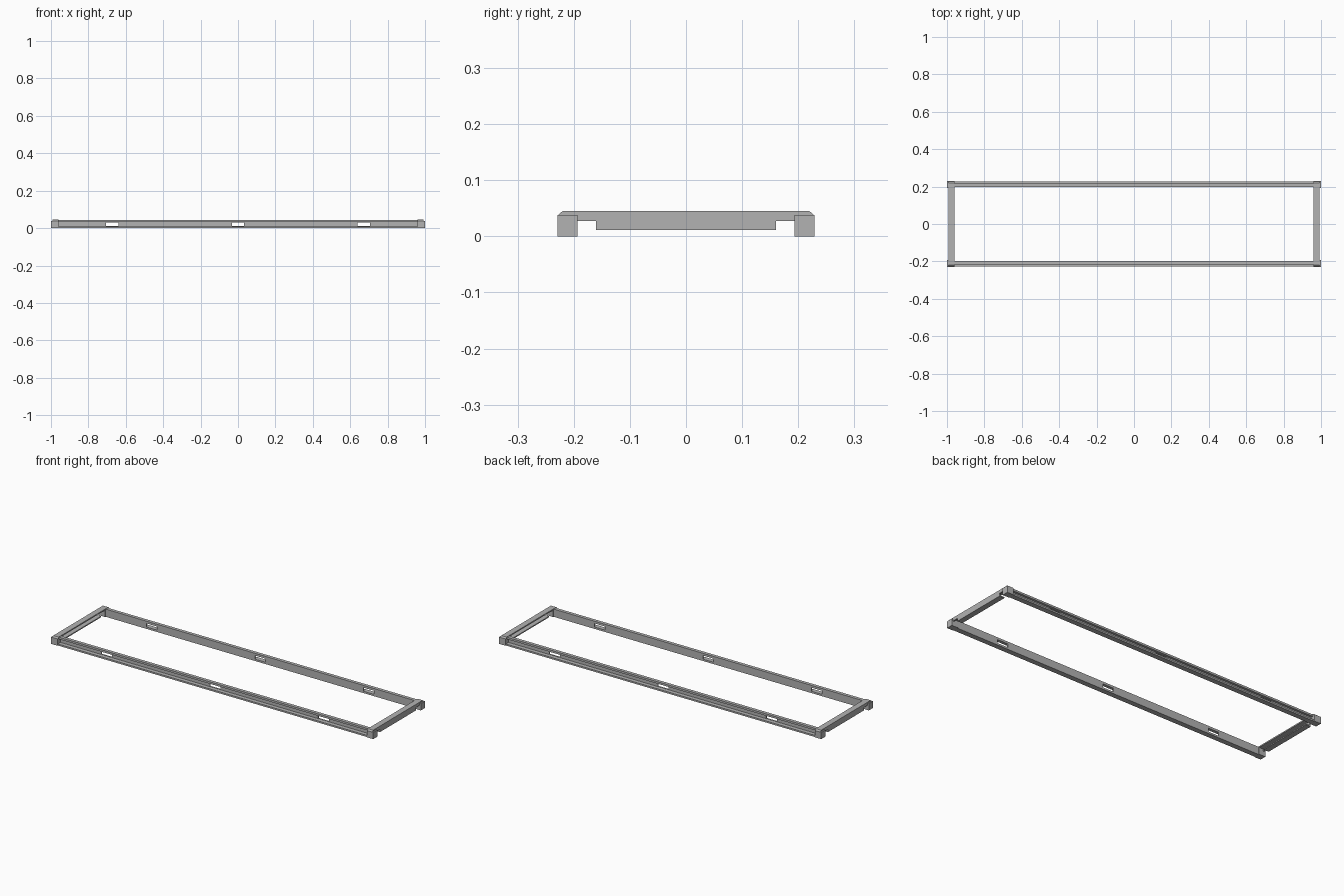
import bpy, bmesh

cube = bpy.data.objects.get("Cube")
if cube:
    bpy.data.objects.remove(cube, do_unlink=True)

steel = bpy.data.materials.new("grey steel")
steel.use_nodes = True
GREY = (0.45, 0.45, 0.45, 1)
steel.diffuse_color = GREY
steel.node_tree.nodes["Principled BSDF"].inputs["Base Color"].default_value = GREY


def make_object(name, bm):
    bmesh.ops.recalc_face_normals(bm, faces=bm.faces)
    mesh = bpy.data.meshes.new(name)
    bm.to_mesh(mesh)
    bm.free()
    mesh.materials.append(steel)
    obj = bpy.data.objects.new(name, mesh)
    bpy.context.collection.objects.link(obj)
    return obj


def prism(name, outline, axis, start, end):
    """Extrude an outline along x (points are y, z) or y (points are x, z)."""
    bm = bmesh.new()
    place = (lambda a, b: (start, a, b)) if axis == "x" else (lambda a, b: (a, start, b))
    face = bm.faces.new([bm.verts.new(place(a, b)) for a, b in outline])
    new = bmesh.ops.extrude_face_region(bm, geom=[face])["geom"]
    step = (end - start, 0, 0) if axis == "x" else (0, end - start, 0)
    bmesh.ops.translate(bm, vec=step, verts=[g for g in new if isinstance(g, bmesh.types.BMVert)])
    return make_object(name, bm)


def box(name, x, y, z):
    return prism(name, [(y[0], z[0]), (y[1], z[0]), (y[1], z[1]), (y[0], z[1])], "x", *x)


def cut(obj, cutter):
    mod = obj.modifiers.new("slot", "BOOLEAN")
    mod.operation = "DIFFERENCE"
    mod.solver = "EXACT"
    mod.object = cutter
    cutter.hide_render = True
    cutter.hide_viewport = True
    cutter.display_type = "WIRE"


# Long channel rails, open outward, with three slots through the web
channel = [(0.197, 0), (0.226, 0), (0.226, 0.009), (0.203, 0.009),
           (0.203, 0.032), (0.216, 0.032), (0.216, 0.043), (0.197, 0.043)]
for side, label in ((-1, "front"), (1, "back")):
    rail = prism(f"{label}_rail", [(side * y, z) for y, z in channel], "x", -0.962, 0.962)
    for i, x in enumerate((-0.673, 0, 0.673)):
        near, far = sorted((side * 0.19, side * 0.21))
        cutter = box(f"{label}_slot_cutter_{i + 1}", (x - 0.033, x + 0.033),
                     (near, far), (0.0105, 0.0305))
        cut(rail, cutter)

# End beams: notched outer web with a chamfered top flange and a short lower flange
half_web = [(0.16, 0.011), (0.16, 0.027), (0.2, 0.027), (0.2, 0.038)]
web = half_web + [(-y, z) for y, z in reversed(half_web)]
cap = [(0.228, 0.038), (0.22, 0.045), (-0.22, 0.045), (-0.228, 0.038)]
for side, label in ((1, "left"), (-1, "right")):
    prism(f"{label}_end_web", web, "x", side * 0.986, side * 0.993)
    prism(f"{label}_end_top_flange", cap, "x", side * 0.96, side * 0.993)
    box(f"{label}_end_lower_flange", (side * 0.962, side * 0.986), (-0.16, 0.16), (0.011, 0.017))

    # Corner blocks
    for depth, end in ((-1, "front"), (1, "back")):
        box(f"{end}_{label}_corner", (side * 0.96, side),
            (depth * 0.193, depth * 0.229), (0, 0.038))
